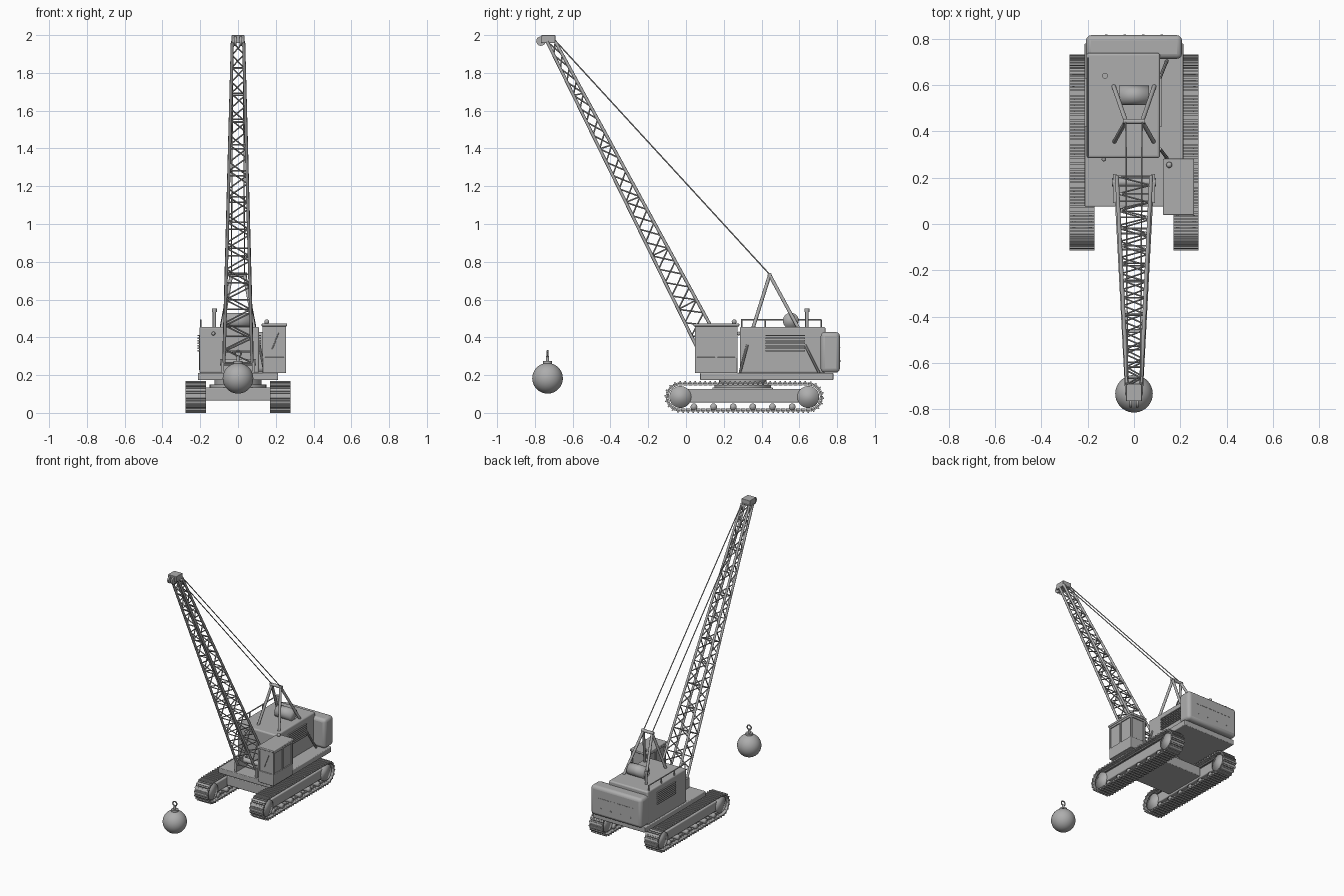
import bpy, bmesh, math
from mathutils import Vector, Matrix

cube = bpy.data.objects.get("Cube")
if cube:
    bpy.data.objects.remove(cube)

grey = bpy.data.materials.new("plain grey")
grey.use_nodes = True
COLOUR = (0.42, 0.42, 0.42, 1)
grey.diffuse_color = COLOUR
grey.node_tree.nodes["Principled BSDF"].inputs["Base Color"].default_value = COLOUR


def finish(name, bm, smooth=None, bevel=0):
    """Turn a bmesh into a named object; smooth is an angle in degrees."""
    mesh = bpy.data.meshes.new(name)
    bmesh.ops.recalc_face_normals(bm, faces=bm.faces)
    bm.to_mesh(mesh)
    bm.free()
    mesh.materials.append(grey)
    obj = bpy.data.objects.new(name, mesh)
    bpy.context.collection.objects.link(obj)
    if bevel:
        mod = obj.modifiers.new("rounded edges", "BEVEL")
        mod.width, mod.segments = bevel, 3
    if smooth:
        bpy.ops.object.select_all(action="DESELECT")
        obj.select_set(True)
        bpy.context.view_layer.objects.active = obj
        bpy.ops.object.shade_smooth_by_angle(angle=math.radians(smooth))
    return obj


def add_box(bm, x, y, z, turn=Matrix()):
    size = [b - a for a, b in (x, y, z)]
    mid = [(a + b) / 2 for a, b in (x, y, z)]
    bmesh.ops.create_cube(bm, size=1, matrix=turn @ Matrix.Translation(mid) @ Matrix.Diagonal((*size, 1)))


def boxes(name, specs, bevel=0):
    bm = bmesh.new()
    for spec in specs:
        add_box(bm, *spec)
    return finish(name, bm, 35 if bevel else None, bevel)


def rods(name, segments, radius, sides=8, smooth=40):
    """Straight round bars between pairs of points."""
    bm = bmesh.new()
    for a, b in segments:
        a, b = Vector(a), Vector(b)
        turn = (b - a).to_track_quat("Z", "Y").to_matrix().to_4x4()
        bmesh.ops.create_cone(bm, cap_ends=True, segments=sides, radius1=radius, radius2=radius,
                              depth=(b - a).length, matrix=Matrix.Translation((a + b) / 2) @ turn)
    return finish(name, bm, smooth)


def ball(name, centre, radius, u=32, v=20):
    bm = bmesh.new()
    bmesh.ops.create_uvsphere(bm, u_segments=u, v_segments=v, radius=radius,
                              matrix=Matrix.Translation(centre))
    return finish(name, bm, 60)


# Crawler tracks: a closed loop of ridged shoes around two wheels
FRONT, REAR, AXLE, LOOP, SHOES = -0.03, 0.647, 0.084, 0.071, 68


def loop_point(t):
    """Position and outward angle at fraction t of the track loop."""
    run, arc = REAR - FRONT, math.pi * LOOP
    d = t * 2 * (run + arc)
    if d < run:
        return FRONT + d, AXLE + LOOP, math.pi / 2
    if d < run + arc:
        a = math.pi / 2 - (d - run) / LOOP
        return REAR + LOOP * math.cos(a), AXLE + LOOP * math.sin(a), a
    if d < 2 * run + arc:
        return REAR - (d - run - arc), AXLE - LOOP, -math.pi / 2
    a = -math.pi / 2 - (d - 2 * run - arc) / LOOP
    return FRONT + LOOP * math.cos(a), AXLE + LOOP * math.sin(a), a


for side, label in ((1, "left"), (-1, "right")):
    cx = side * 0.224
    bm = bmesh.new()
    for i in range(SHOES):
        y, z, a = loop_point(i / SHOES)
        turn = Matrix.Translation((cx, y, z)) @ Matrix.Rotation(a - math.pi / 2, 4, "X")
        add_box(bm, (-0.054, 0.054), (-0.0125, 0.0125), (-0.002, 0.006), turn)
        add_box(bm, (-0.054, 0.054), (-0.004, 0.004), (0.006, 0.013), turn)
        for x in (-0.02, 0.02):
            add_box(bm, (x - 0.006, x + 0.006), (-0.011, 0.011), (-0.01, 0), turn)
    finish(label + "_track_shoes", bm)
    boxes(label + "_track_frame", [((cx - 0.035, cx + 0.035), (FRONT, REAR), (0.055, 0.126))], 0.006)
    rods(label + "_track_wheels", [((cx - 0.042, y, AXLE), (cx + 0.042, y, AXLE)) for y in (FRONT, REAR)],
         0.058, 28, 100)
    rods(label + "_track_rollers", [((cx - 0.04, 0.042 + 0.104 * i, 0.032), (cx + 0.04, 0.042 + 0.104 * i, 0.032))
                                    for i in range(6)], 0.018, 16, 100)

# Undercarriage and slewing ring
boxes("car_body", [((-0.19, 0.19), (0.14, 0.46), (0.065, 0.135))], 0.005)
rods("slewing_ring", [((0, 0.3, 0.13), (0, 0.3, 0.15))], 0.15, 40)
rods("slewing_ring_top", [((0, 0.3, 0.15), (0, 0.3, 0.18))], 0.125, 40)

# Upper deck, engine house and counterweight
boxes("deck", [((-0.213, 0.213), (0.075, 0.78), (0.173, 0.212))], 0.005)
boxes("engine_house", [((-0.205, 0.112), (0.285, 0.738), (0.21, 0.456))], 0.01)
boxes("counterweight", [((-0.207, 0.207), (0.713, 0.815), (0.213, 0.428))], 0.022)
boxes("counterweight_seam", [((-0.15 + 0.03 * i, -0.128 + 0.03 * i), (0.81, 0.817), (0.345, 0.349))
                             for i in range(10)])
rods("counterweight_bolts", [((x, 0.81, 0.275), (x, 0.818, 0.275)) for x in (-0.12, -0.04, 0.04, 0.12)], 0.005)

# Louvred grilles on both house walls
for x, out, label in ((0.112, 1, "left"), (-0.205, -1, "right")):
    slats = []
    for i in range(7):
        z = 0.325 + 0.0135 * i
        slats.append((sorted((x - out * 0.004, x + out * 0.009)), (0.42, 0.63), (z, z + 0.007)))
    boxes(label + "_grille", slats)

# Wall braces on the open side of the deck
rods("wall_braces", [((0.112, 0.325, 0.36), (0.142, 0.285, 0.212)),
                     ((0.112, 0.63, 0.36), (0.142, 0.705, 0.212))], 0.007)

# Roof rail, exhaust and lamp
posts = [((-0.198, y, 0.45), (-0.198, y, 0.492)) for y in (0.295, 0.42, 0.57, 0.715)]
rods("roof_rail", posts + [((-0.198, 0.292, 0.492), (-0.198, 0.718, 0.492))], 0.004)
rods("exhaust_pipe", [((-0.125, 0.64, 0.45), (-0.125, 0.64, 0.54))], 0.009, 12)
rods("exhaust_cap", [((-0.125, 0.64, 0.535), (-0.125, 0.64, 0.552))], 0.013, 12)
ball("house_lamp", (-0.13, 0.28, 0.42), 0.01, 12, 8)

# Operator cab with recessed panes between posts
X0, X1, Y0, Y1 = 0.13, 0.255, 0.047, 0.272
boxes("cab_base", [((X0, X1), (Y0, Y1), (0.21, 0.295))], 0.004)
boxes("cab_panes", [((X0 + 0.007, X1 - 0.007), (Y0 + 0.007, Y1 - 0.007), (0.29, 0.46))])
frame = [((x, x + 0.012), (y, y + 0.012), (0.29, 0.46))
         for x in (X0, X1 - 0.012) for y in (Y0, (Y0 + Y1) / 2 - 0.006, Y1 - 0.012)]
frame.append(((X0, X1), (Y0, Y1), (0.445, 0.46)))
boxes("cab_frame", frame)
boxes("cab_roof", [((X0 - 0.005, X1 + 0.005), (Y0 - 0.008, Y1 + 0.01), (0.458, 0.474))], 0.005)
rods("cab_wiper", [((0.18, Y0 + 0.003, 0.335), (0.215, Y0 + 0.003, 0.425))], 0.003)
ball("cab_beacon", (0.152, 0.255, 0.482), 0.013, 16, 10)

# Gantry, winch and drum brackets
legs = []
for s in (1, -1):
    top = (s * 0.035, 0.443, 0.73)
    legs += [(top, (s * 0.085, 0.355, 0.45)), (top, (s * 0.088, 0.595, 0.45))]
rods("gantry_legs", legs, 0.0095, 10)
rods("gantry_crossbar", [((-0.048, 0.443, 0.731), (0.048, 0.443, 0.731))], 0.011, 12)
rods("winch_drum", [((-0.065, 0.555, 0.488), (0.065, 0.555, 0.488))], 0.042, 28, 100)

# Lattice boom: four tapering chords with zigzag lacing
FOOT = {"low": Vector((0.074, 0.098, 0.265)), "high": Vector((0.074, 0.205, 0.325))}
TIP = {"low": Vector((0.03, -0.735, 1.965)), "high": Vector((0.03, -0.692, 1.965))}
BAYS = 24


def chord(level, side, i):
    p = FOOT[level].lerp(TIP[level], i / BAYS)
    return Vector((side * p.x, p.y, p.z))


CORNERS = [("low", 1), ("high", 1), ("high", -1), ("low", -1)]
rods("boom_chords", [(chord(*c, 0), chord(*c, BAYS)) for c in CORNERS], 0.0085, 10)
lacing = []
for k in range(4):
    a, b = CORNERS[k], CORNERS[(k + 1) % 4]
    for i in range(BAYS):
        p, q = (a, b) if i % 2 else (b, a)
        lacing.append((chord(*p, i), chord(*q, i + 1)))
    lacing += [(chord(*a, i), chord(*b, i)) for i in range(0, BAYS + 1, 4 if k % 2 == 0 else 2)]
rods("boom_lacing", lacing, 0.004, 6)

# Boom foot pin and lugs, boom head with sheaves
rods("boom_foot_pin", [((-0.095, 0.18, 0.268), (0.095, 0.18, 0.268))], 0.018, 16)
boxes("boom_foot_lugs", [((s * 0.083 - 0.008, s * 0.083 + 0.008), (0.09, 0.215), (0.21, 0.285)) for s in (1, -1)])
boxes("boom_head", [((-0.034, 0.034), (-0.765, -0.692), (1.958, 2.0))], 0.003)
rods("head_sheaves", [((x - 0.006, -0.768, 1.968), (x + 0.006, -0.768, 1.968)) for x in (-0.014, 0.014)], 0.025, 20)

# Pendant lines from gantry to boom head
rods("pendant_lines", [((s * 0.035, 0.443, 0.733), (s * 0.028, -0.705, 1.985)) for s in (1, -1)], 0.0035, 6)

# Wrecking ball with neck and lifting ring
BY = -0.733
ball("wrecking_ball", (0, BY, 0.183), 0.081, 40, 24)
rods("ball_neck", [((0, BY, 0.25), (0, BY, 0.274))], 0.024, 20)
rods("ball_stem", [((0, BY, 0.27), (0, BY, 0.3))], 0.009, 12)
ring = [Vector((0.016 * math.sin(a), BY, 0.314 + 0.016 * math.cos(a)))
        for a in (math.tau * i / 16 for i in range(17))]
rods("lifting_ring", list(zip(ring, ring[1:])), 0.0045, 8)
